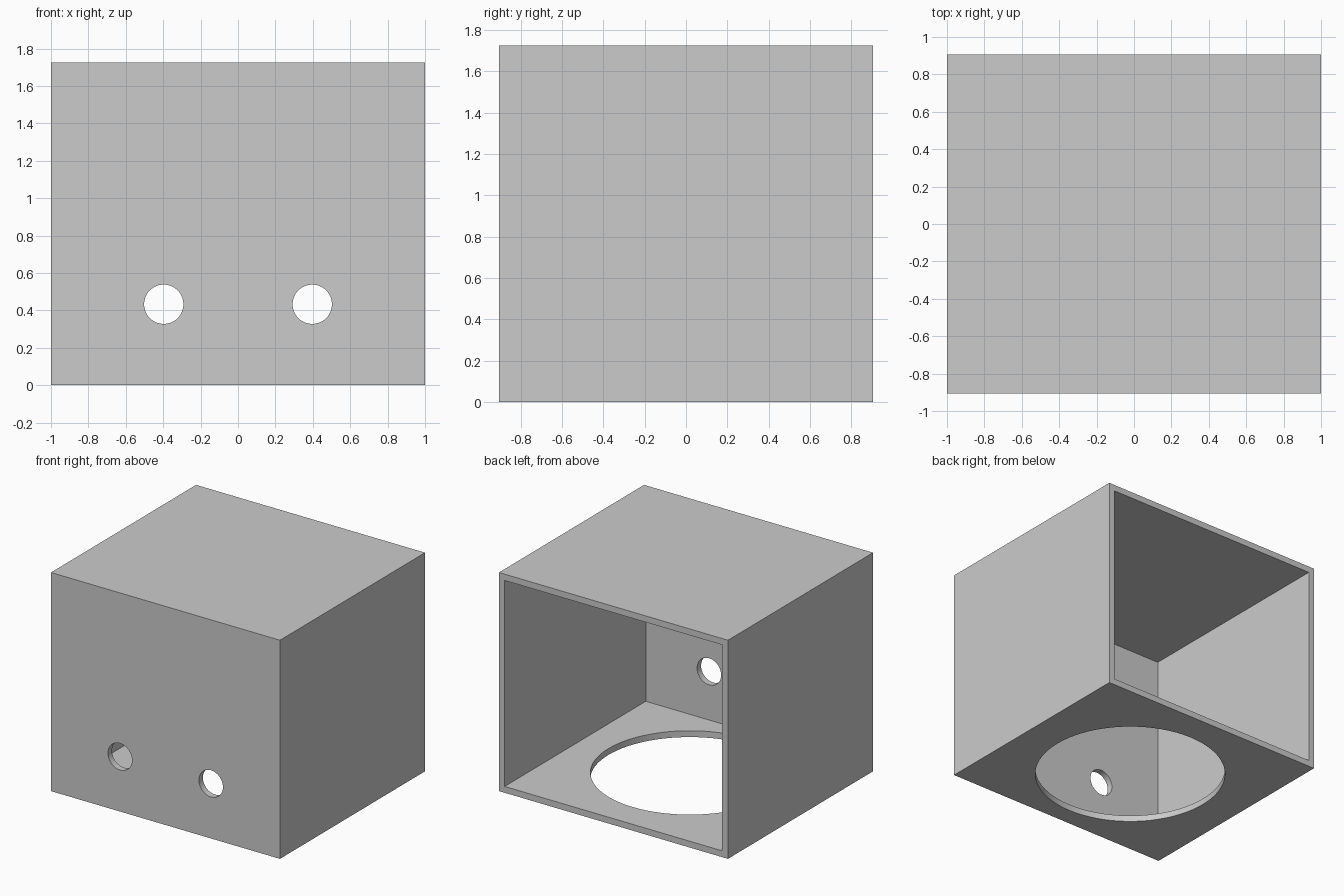
import bpy
import math
from mathutils import Vector

cube = bpy.data.objects.get("Cube")
if cube:
    bpy.data.objects.remove(cube, do_unlink=True)

WIDTH, DEPTH, HEIGHT, WALL = 2.0, 1.81, 1.726, 0.05

grey = bpy.data.materials.new("light_grey")
grey.use_nodes = True
colour = (0.6, 0.6, 0.6, 1.0)
grey.diffuse_color = colour
grey.node_tree.nodes["Principled BSDF"].inputs["Base Color"].default_value = colour


def box(name, low, high):
    low, high = Vector(low), Vector(high)
    bpy.ops.mesh.primitive_cube_add(size=1, location=(low + high) / 2)
    obj = bpy.context.object
    obj.name = name
    obj.scale = high - low
    bpy.ops.object.transform_apply(location=True, rotation=True, scale=True)
    obj.data.materials.append(grey)
    return obj


def rod(name, radius, length, location, rotation=(0, 0, 0)):
    bpy.ops.mesh.primitive_cylinder_add(vertices=96, radius=radius, depth=length,
                                        location=location, rotation=rotation)
    obj = bpy.context.object
    obj.name = name
    obj.data.materials.append(grey)
    return obj


def cut(target, cutter):
    cutter.hide_render = True
    mod = target.modifiers.new(cutter.name, "BOOLEAN")
    mod.operation = "DIFFERENCE"
    mod.solver = "EXACT"
    mod.object = cutter
    bpy.context.view_layer.objects.active = target
    bpy.ops.object.modifier_apply(modifier=mod.name)
    bpy.data.objects.remove(cutter, do_unlink=True)


# Outer housing
x, y = WIDTH / 2, DEPTH / 2
housing = box("housing", (-x, -y, 0), (x, y, HEIGHT))

# Hollow interior, open at the back
cut(housing, box("interior_cutter", (-x + WALL, -y + WALL, WALL),
                 (x - WALL, y + WALL, HEIGHT - WALL)))

# Large round opening in the floor
cut(housing, rod("floor_opening_cutter", 0.71, 4 * WALL, (0, -0.045, 0)))

# Pair of round holes in the front wall
for side in (-1, 1):
    cut(housing, rod("front_hole_cutter", 0.105, 4 * WALL,
                     (side * 0.397, -y, 0.433), (math.pi / 2, 0, 0)))

# Smooth hole rims, sharp box edges
bpy.ops.object.select_all(action="DESELECT")
housing.select_set(True)
bpy.context.view_layer.objects.active = housing
bpy.ops.object.shade_smooth_by_angle(angle=math.radians(30))
